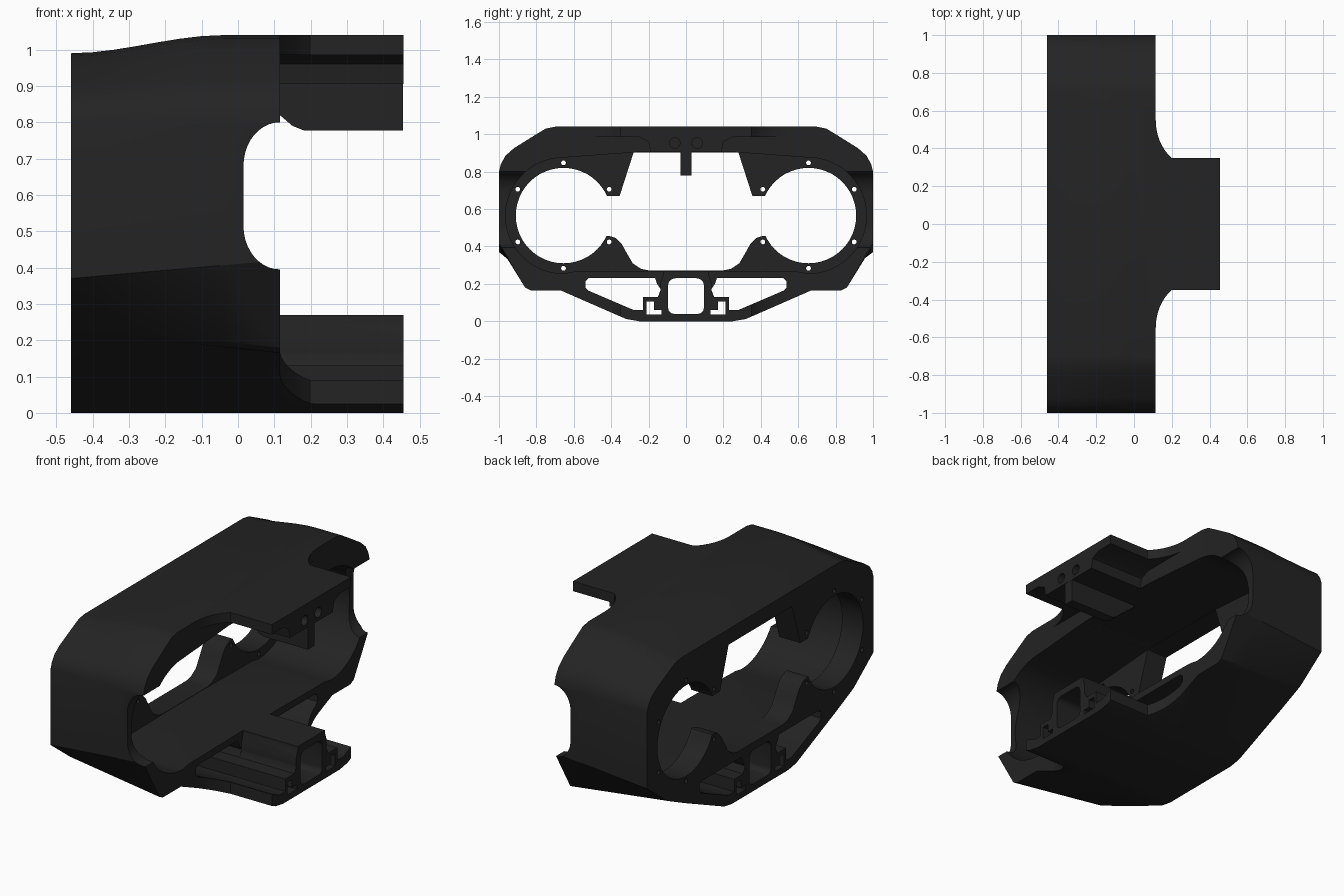
import bpy, bmesh
from math import sin, cos, pi, radians

cube = bpy.data.objects.get("Cube")
if cube:
    bpy.data.objects.remove(cube, do_unlink=True)

black = bpy.data.materials.new("matte black")
black.use_nodes = True
colour = (0.017, 0.017, 0.017, 1)
black.diffuse_color = colour
black.node_tree.nodes["Principled BSDF"].inputs["Base Color"].default_value = colour

BACK, FRONT, TIP = -0.46, 0.115, 0.455
EYE_Y, EYE_Z = 0.655, 0.565


def make(name, rings):
    """Closed solid lofted through rings of equal length."""
    bm = bmesh.new()
    loops = [[bm.verts.new(p) for p in ring] for ring in rings]
    n = len(loops[0])
    for a, b in zip(loops, loops[1:]):
        for i in range(n):
            j = (i + 1) % n
            bm.faces.new((a[i], a[j], b[j], b[i]))
    bm.faces.new(loops[0][::-1])
    bm.faces.new(loops[-1])
    bmesh.ops.recalc_face_normals(bm, faces=bm.faces)
    mesh = bpy.data.meshes.new(name)
    bm.to_mesh(mesh)
    bm.free()
    mesh.materials.append(black)
    ob = bpy.data.objects.new(name, mesh)
    bpy.context.collection.objects.link(ob)
    return ob


def prism(name, pts, lo, hi, axis="x"):
    place = {"x": lambda p, d: (d, p[0], p[1]),
             "y": lambda p, d: (p[0], d, p[1]),
             "z": lambda p, d: (p[0], p[1], d)}[axis]
    return make(name, [[place(p, d) for p in pts] for d in (lo, hi)])


def mirrored(half):
    return half + [(-y, z) for y, z in reversed(half)]


def arc(cy, cz, ry, rz, a, b, n):
    return [(cy + ry * cos(radians(a + (b - a) * i / n)),
             cz + rz * sin(radians(a + (b - a) * i / n))) for i in range(n + 1)]


def select(ob):
    bpy.ops.object.select_all(action="DESELECT")
    ob.select_set(True)
    bpy.context.view_layer.objects.active = ob


def cut(target, cutter):
    cutter.hide_render = True
    select(target)
    mod = target.modifiers.new("cut", "BOOLEAN")
    mod.operation = "DIFFERENCE"
    mod.solver = "EXACT"
    mod.object = cutter
    bpy.ops.object.modifier_apply(modifier=mod.name)
    bpy.data.objects.remove(cutter, do_unlink=True)


def cut_x(pts, lo=-1, hi=1):
    cut(housing, prism("cutter", pts, lo, hi))


def cut_both(pts, lo=-1, hi=1):
    for s in (1, -1):
        cut_x([(s * y, z) for y, z in pts], lo, hi)


# Outer body: the section flares at the lower corners and rises toward the front
front_low = [(.25, 0), (.32, .012), (.67, .165), (.83, .165), (.86, .18), (1, .42)]
back_low = [(.25, 0), (.32, .012), (.67, .165), (.8, .225), (.83, .24), (1, .37)]
shoulder = [(1, .8), (.99, .84), (.965, .885), (.92, .925), (.8, 1.0), (.75, 1.03), (.7, 1.04)]


def section(x):
    t = min(1, (x - BACK) / (FRONT - BACK))
    u = min(1, (x - BACK) / 0.42)
    drop = 0.05 * (1 - u * u * (3 - 2 * u))
    low = [(a[0] + (b[0] - a[0]) * t, a[1] + (b[1] - a[1]) * t)
           for a, b in zip(back_low, front_low)]
    top = [(y, z - drop * (z - .8) / .24) for y, z in shoulder]
    return [(x, y, z) for y, z in mirrored(low + top)]


stations = [BACK + 0.06 * i for i in range(8)] + [FRONT, TIP]
housing = make("housing", [section(x) for x in stations])

# Main cavity, open at the front, hugging the two round openings
cavity = [(.2, .27), (.6, .265)] + arc(EYE_Y, EYE_Z, .31, .31, -90, 90, 24) + [(.25, .905)]
cut_x(mirrored(cavity), BACK + .13, 1)

# Round openings in the back wall, with screw holes around each
for side in (1, -1):
    cut_x(arc(side * EYE_Y, EYE_Z, .255, .255, 0, 352.5, 47))
    for k in range(6):
        a = radians(30 + 60 * k)
        y, z = side * EYE_Y + .282 * cos(a), EYE_Z + .282 * sin(a)
        cut_x(arc(y, z, .013, .013, 0, 330, 11), -1, BACK + .2)

# Central opening between the round ones
middle = [(.2, .272), (.24, .28), (.285, .31), (.32, .37), (.345, .415), (.375, .445),
          (.41, .456), (.43, .455), (.45, .5), (.45, .67), (.355, .67), (.28, .903)]
cut_x(mirrored(middle))

# Ducts running through the floor
duct = (arc(.065, .07, .03, .03, -90, 0, 4) + arc(.055, .195, .04, .035, 0, 90, 4))
cut_x(mirrored(duct))
cut_both([(.165, .23), (.52, .23), (.537, .215), (.537, .18), (.52, .163), (.28, .06),
          (.23, .06), (.23, .13), (.15, .13), (.135, .17), (.155, .2)])
cut_both([(.13, .035), (.21, .035), (.21, .105), (.17, .105), (.17, .06), (.13, .06)])

# Side notches with rounded corners
notch = ([(.4, .8)] + arc(FRONT, .68, .1, .12, 90, 180, 10)
         + arc(FRONT, .515, .1, .12, 180, 270, 10) + [(.4, .395)])
cut(housing, prism("cutter", notch, -1.2, 1.2, "y"))

# Narrow the front into upper and lower tongues with curved shoulders
for side in (1, -1):
    plan = [(.6, 1.2), (FRONT, 1.2)] + arc(.325, .55, .21, .25, 180, 233, 8) + [(.21, .35), (.6, .35)]
    cut(housing, prism("cutter", [(x, side * y) for x, y in plan], -.2, 1.3, "z"))

# Lower tongue: bottom tray with a central duct and side brackets
cut_both([(.12, .5), (.12, .255), (.135, .21), (.135, .16), (.15, .13), (.23, .13),
          (.23, .06), (.28, .06), (1, .37), (1, .5)], FRONT + .001, .6)

# Upper tongue: thin plate with a thicker central rail
cut_both([(.17, .8), (.2, .96), (.25, .985), (.6, .985), (.6, .8)], FRONT + .001, .6)
for side in (1, -1):
    cut_x(arc(side * .06, .953, .028, .028, 0, 345, 23), TIP - .04, .6)

# Hanging rib under the upper tongue
rib = prism("hanging_rib", [(.02, .93), (.02, .9), (FRONT, .82), (.15, .79), (.18, .778),
                            (TIP - .001, .778), (TIP - .001, .93)], -.03, .03, "y")

for ob in (housing, rib):
    select(ob)
    bpy.ops.object.shade_smooth_by_angle(angle=radians(28))
